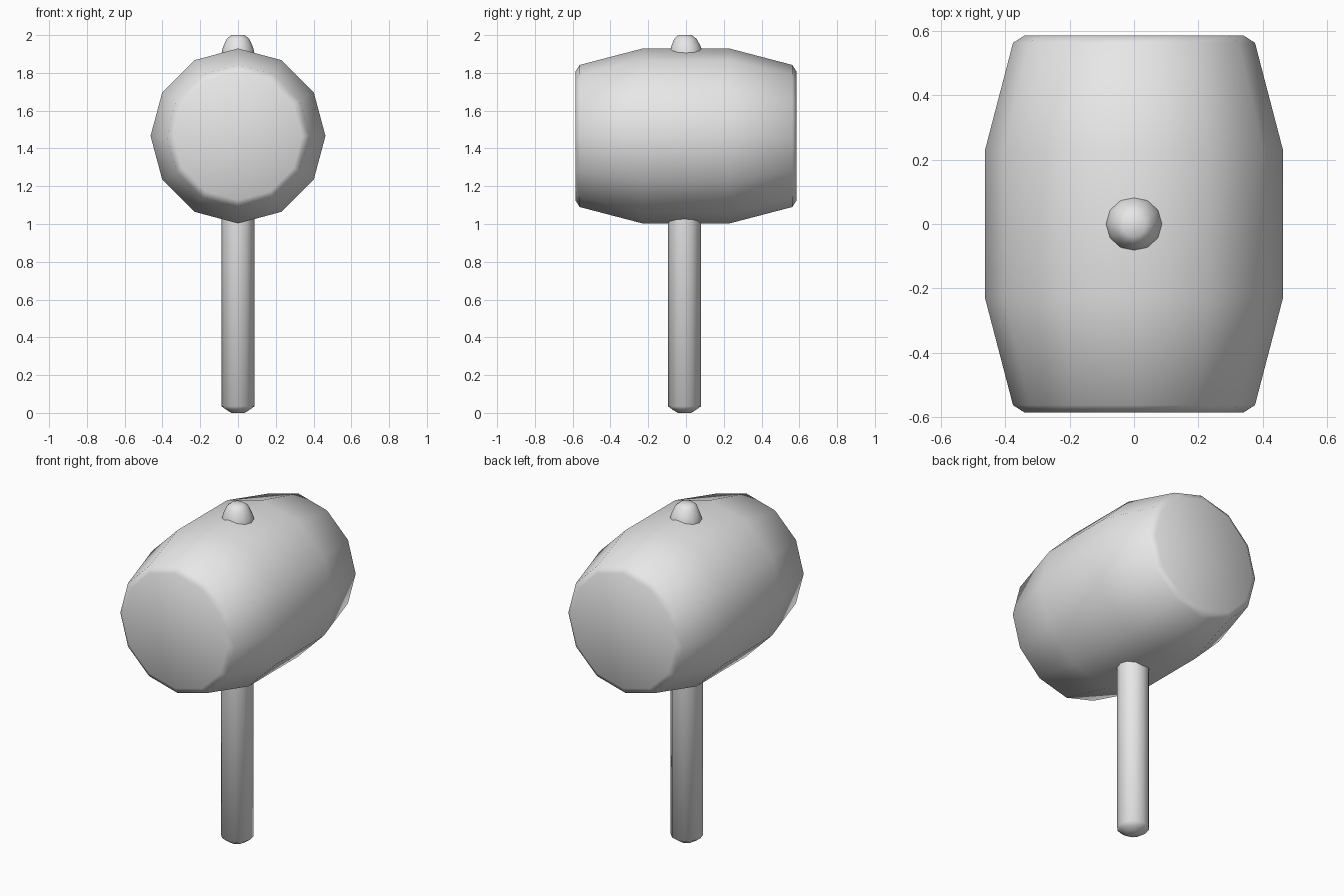
import bpy
import bmesh
from math import cos, sin, tau
from mathutils import Matrix

SIDES = 12

cube = bpy.data.objects.get("Cube")
if cube:
    bpy.data.objects.remove(cube, do_unlink=True)

grey = bpy.data.materials.new("plain grey")
grey.use_nodes = True
colour = (0.8, 0.8, 0.8, 1)
grey.diffuse_color = colour
grey.node_tree.nodes["Principled BSDF"].inputs["Base Color"].default_value = colour


def lathe(name, profile, matrix):
    """Turn (radius, height, y shift) rings into a closed, smooth solid."""
    bm = bmesh.new()
    rings = []
    for radius, height, shift in profile:
        rings.append([bm.verts.new((radius * cos(tau * i / SIDES),
                                    radius * sin(tau * i / SIDES) + shift,
                                    height)) for i in range(SIDES)])
    for low, high in zip(rings, rings[1:]):
        for i in range(SIDES):
            j = (i + 1) % SIDES
            bm.faces.new((low[i], low[j], high[j], high[i]))
    bm.faces.new(rings[0][::-1])
    bm.faces.new(rings[-1])
    bm.transform(matrix)
    bmesh.ops.recalc_face_normals(bm, faces=bm.faces)
    for face in bm.faces:
        face.smooth = True
    mesh = bpy.data.meshes.new(name)
    bm.to_mesh(mesh)
    bm.free()
    mesh.materials.append(grey)
    obj = bpy.data.objects.new(name, mesh)
    bpy.context.collection.objects.link(obj)
    return obj


# Barrel-shaped head lying along y, mirrored about its middle
half = [(0.463, 0.23, 0), (0.376, 0.563, 0), (0.34, 0.586, 0)]
head_profile = [(r, -h, s) for r, h, s in reversed(half)] + half
lathe("mallet_head", head_profile,
      Matrix.Translation((0, 0, 1.466)) @ Matrix.Rotation(tau / 4, 4, "X"))

# Shaft with a rounded butt, passing through the head
lean = -0.008
lathe("handle", [(0.035, 0, lean), (0.06, 0.015, lean), (0.087, 0.035, lean),
                 (0.087, 1.1, lean), (0.087, 1.6, 0)], Matrix())

# Domed end of the shaft above the head
lathe("handle_tip", [(0.087, 1.6, 0), (0.087, 1.905, 0), (0.08, 1.935, 0),
                     (0.06, 1.98, -0.003), (0.035, 2, -0.005)], Matrix())
